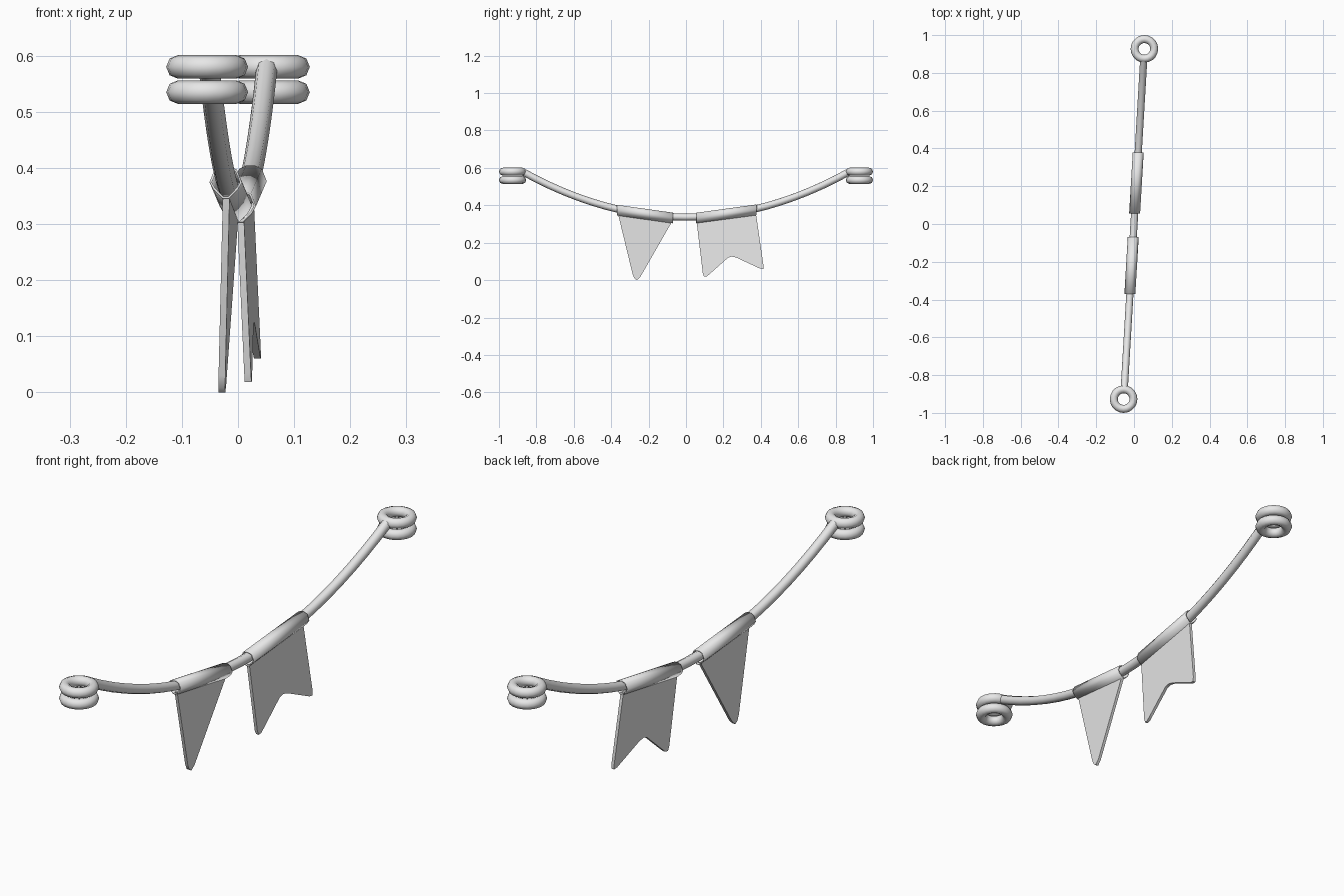
import bpy, bmesh, math
from mathutils import Vector

if "Cube" in bpy.data.objects:
    bpy.data.objects.remove(bpy.data.objects["Cube"])

grey = bpy.data.materials.new("light grey")
grey.use_nodes = True
colour = (0.8, 0.8, 0.8, 1)
grey.diffuse_color = colour
grey.node_tree.nodes["Principled BSDF"].inputs["Base Color"].default_value = colour

LEAN = 0.059   # sideways drift of the rope along its length


def rope_point(y):
    return Vector((LEAN * y, y, 0.337 + 0.318 * y * y))


def finish(obj, angle):
    obj.data.materials.clear()
    obj.data.materials.append(grey)
    bpy.ops.object.select_all(action='DESELECT')
    obj.select_set(True)
    bpy.context.view_layer.objects.active = obj
    bpy.ops.object.shade_smooth_by_angle(angle=math.radians(angle))


def mesh_object(name, bm, angle):
    bmesh.ops.recalc_face_normals(bm, faces=bm.faces)
    mesh = bpy.data.meshes.new(name)
    bm.to_mesh(mesh)
    bm.free()
    obj = bpy.data.objects.new(name, mesh)
    bpy.context.collection.objects.link(obj)
    finish(obj, angle)
    return obj


# Sagging rope
curve = bpy.data.curves.new("rope", 'CURVE')
curve.dimensions = '3D'
curve.bevel_depth = 0.019
curve.bevel_resolution = 2
curve.use_fill_caps = True
spline = curve.splines.new('POLY')
steps = 24
spline.points.add(steps)
for i, p in enumerate(spline.points):
    p.co = (*rope_point(0.875 * (2 * i / steps - 1)), 1)
rope = bpy.data.objects.new("rope", curve)
bpy.context.collection.objects.link(rope)
bpy.ops.object.select_all(action='DESELECT')
rope.select_set(True)
bpy.context.view_layer.objects.active = rope
bpy.ops.object.convert(target='MESH')
finish(bpy.context.object, 50)

# Two stacked rings at each end
for side, end in ((-1, "front"), (1, "back")):
    for z, level in ((0.58, "upper"), (0.535, "lower")):
        bpy.ops.mesh.primitive_torus_add(
            location=(side * 0.055, side * 0.927, z), major_radius=0.052,
            minor_radius=0.021, major_segments=20, minor_segments=8)
        ring = bpy.context.object
        ring.name = f"{end}_{level}_ring"
        finish(ring, 60)


# Folded cloth sleeve: an open teardrop tube around the rope
def sleeve(name, y0, y1):
    half = [(0.008, 0.022), (0.02, 0.016), (0.029, -0.006), (0.022, -0.019), (0.006, -0.035)]
    section = half + [(-x, z) for x, z in reversed(half)]
    bm = bmesh.new()
    loops = [[bm.verts.new(rope_point(y) + Vector((x, 0, z))) for x, z in section]
             for y in (y0, y1)]
    n = len(section)
    for i in range(n):
        j = (i + 1) % n
        bm.faces.new((loops[0][i], loops[0][j], loops[1][j], loops[1][i]))
    obj = mesh_object(name, bm, 40)
    wall = obj.modifiers.new("wall", 'SOLIDIFY')
    wall.thickness = 0.004
    wall.offset = -1


# Thin hanging flag that swings outwards towards its lower edge
def flag(name, outline, swing):
    bm = bmesh.new()
    sides = []
    for offset in (-0.006, 0.006):
        sides.append([bm.verts.new((LEAN * y + swing * (1 - z / 0.34) + offset, y, z))
                      for y, z in outline])
        bm.faces.new(sides[-1])
    n = len(outline)
    for i in range(n):
        j = (i + 1) % n
        bm.faces.new((sides[0][i], sides[0][j], sides[1][j], sides[1][i]))
    mesh_object(name, bm, 40)


sleeve("front_sleeve", -0.37, -0.07)
sleeve("back_sleeve", 0.055, 0.378)
flag("pointed_flag", [(-0.363, 0.352), (-0.285, 0.03), (-0.275, 0.008), (-0.263, 0.0),
                      (-0.245, 0.016), (-0.075, 0.312)], -0.013)
flag("notched_flag", [(0.057, 0.31), (0.09, 0.035), (0.097, 0.018), (0.112, 0.02),
                      (0.135, 0.04), (0.225, 0.12), (0.245, 0.126), (0.27, 0.12),
                      (0.395, 0.062), (0.413, 0.06), (0.414, 0.08), (0.374, 0.355)], 0.013)
